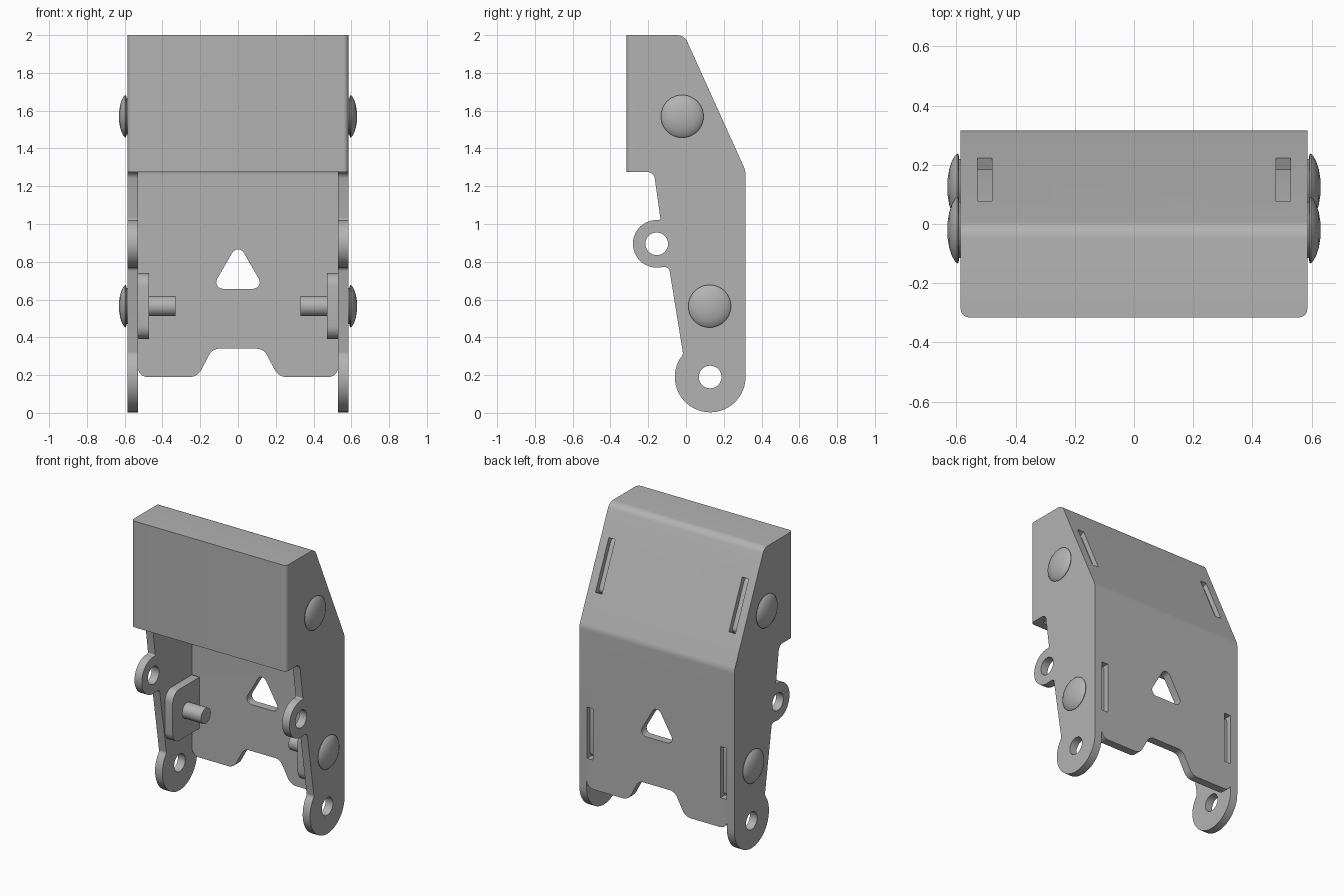
import bpy, bmesh, math
from mathutils import Matrix, Vector

if "Cube" in bpy.data.objects:
    bpy.data.objects.remove(bpy.data.objects["Cube"])

metal = bpy.data.materials.new("plain grey metal")
metal.use_nodes = True
metal.diffuse_color = (0.45, 0.45, 0.45, 1)
metal.node_tree.nodes["Principled BSDF"].inputs["Base Color"].default_value = (0.45, 0.45, 0.45, 1)

# Axis maps for flat outlines: (a, b) drawn in a plane and extruded along the third axis
SIDE = Matrix(((0, 0, 1), (1, 0, 0), (0, 1, 0))).to_4x4()
FRONT = Matrix(((1, 0, 0), (0, 0, -1), (0, 1, 0))).to_4x4()
FLAT = Matrix.Identity(4)

HALF, T = 0.585, 0.055
INNER = HALF - T
BACK = 0.315
TILT = math.atan2(0.412, 0.911)
# Rivet positions (y, z) and the lean of the panel behind each
MOUNTS = {"lower": (0.125, 0.565, 0), "upper": (-0.02, 1.57, TILT)}


def arc(cx, cy, r, a0, a1, n=24):
    steps = [math.radians(a0 + (a1 - a0) * i / n) for i in range(n + 1)]
    return [(cx + r * math.cos(a), cy + r * math.sin(a)) for a in steps]


def circle(cx, cy, r, n=40):
    return arc(cx, cy, r, 0, 360, n)[:-1]


def rounded(points, n=8):
    """Round each corner given as (a, b, radius)."""
    out = []
    for i, p in enumerate(points):
        c = Vector(p[:2])
        if len(p) < 3:
            out.append(tuple(c))
            continue
        d0 = Vector(points[i - 1][:2]) - c
        d1 = Vector(points[(i + 1) % len(points)][:2]) - c
        half = d0.angle(d1) / 2
        t = min(p[2] / math.tan(half), d0.length * 0.49, d1.length * 0.49)
        r = t * math.tan(half)
        d0.normalize()
        d1.normalize()
        mid = c + (d0 + d1).normalized() * (r / math.sin(half))
        v0, v1 = c + d0 * t - mid, c + d1 * t - mid
        sweep = v0.angle_signed(v1)
        for k in range(n + 1):
            q = mid + Matrix.Rotation(-sweep * k / n, 2) @ v0
            out.append(tuple(q))
    return out


def finish(obj):
    if not obj.data.materials:
        obj.data.materials.append(metal)
    bpy.ops.object.select_all(action="DESELECT")
    obj.select_set(True)
    bpy.context.view_layer.objects.active = obj
    bpy.ops.object.shade_smooth_by_angle(angle=math.radians(30))
    return obj


def plate(name, loops, lo, hi, axes):
    """Extrude an outline with optional holes between lo and hi."""
    curve = bpy.data.curves.new(name, "CURVE")
    curve.dimensions = "2D"
    curve.fill_mode = "BOTH"
    curve.extrude = (hi - lo) / 2
    for loop in loops:
        s = curve.splines.new("POLY")
        s.points.add(len(loop) - 1)
        for pt, (a, b) in zip(s.points, loop):
            pt.co = (a, b, 0, 1)
        s.use_cyclic_u = True
    temp = bpy.data.objects.new(name, curve)
    bpy.context.collection.objects.link(temp)
    graph = bpy.context.evaluated_depsgraph_get()
    mesh = bpy.data.meshes.new_from_object(temp.evaluated_get(graph))
    bpy.data.objects.remove(temp)
    mesh.transform(axes @ Matrix.Translation((0, 0, (lo + hi) / 2)))
    bm = bmesh.new()
    bm.from_mesh(mesh)
    bmesh.ops.remove_doubles(bm, verts=bm.verts, dist=0.0002)
    bmesh.ops.recalc_face_normals(bm, faces=bm.faces)
    bm.to_mesh(mesh)
    bm.free()
    obj = bpy.data.objects.new(name, mesh)
    bpy.context.collection.objects.link(obj)
    return obj


def lathe(name, profile, y, z, side, n=48):
    """Spin (radius, x) points about an axis along x."""
    bm = bmesh.new()
    verts = [bm.verts.new((x * side, y + r, z)) for r, x in profile]
    edges = [bm.edges.new(e) for e in zip(verts, verts[1:])]
    bmesh.ops.spin(bm, geom=verts + edges, cent=(0, y, z), axis=(1, 0, 0),
                   angle=math.tau, steps=n)
    bmesh.ops.remove_doubles(bm, verts=bm.verts, dist=0.0005)
    bmesh.ops.recalc_face_normals(bm, faces=bm.faces)
    mesh = bpy.data.meshes.new(name)
    bm.to_mesh(mesh)
    bm.free()
    obj = bpy.data.objects.new(name, mesh)
    bpy.context.collection.objects.link(obj)
    return finish(obj)


def on_mount(points, mount):
    """Place (depth, height) points around a rivet, leaned with its panel."""
    y, z, lean = MOUNTS[mount]
    c, s = math.cos(lean), math.sin(lean)
    return [(y + u * c - v * s, z + u * s + v * c) for u, v in points]


# Side plates with pivot lugs
outline = rounded(
    [(-0.26, 2), (-0.009, 2, 0.06), (BACK, 1.283, 0.1)]
    + arc(0.128, 0.19, 0.187, 0, -210, 40)
    + [(-0.015, 0.31, 0.03), (-0.09, 0.772, 0.03)]
    + arc(-0.155, 0.895, 0.126, -80, -275, 36)
    + [(-0.135, 1.026, 0.02), (-0.17, 1.275, 0.04), (-0.26, 1.275)])
side_loops = [outline, circle(0.128, 0.19, 0.06), circle(-0.155, 0.895, 0.06)]
for side, label in ((1, "left"), (-1, "right")):
    lo, hi = sorted((side * INNER, side * HALF))
    finish(plate(label + "_side_plate", side_loops, lo, hi, SIDE))

# Front cover with rounded vertical edges
cover = rounded([(-HALF, -0.26), (-HALF, -BACK, 0.054), (HALF, -BACK, 0.054), (HALF, -0.26)])
finish(plate("front_cover", [cover], 1.275, 2, FLAT))

# Folded sheet: top, slope and back
fold = rounded([(-0.27, 2), (-0.009, 2, 0.06), (BACK, 1.283, 0.1), (BACK, 0.15),
                (0.26, 0.15), (0.26, 1.27, 0.05), (-0.045, 1.945, 0.02), (-0.27, 1.945)])
sheet = plate("folded_back_sheet", [fold], -INNER, INNER, SIDE)

# Cutters for the slots, triangular window and lower edge
half_edge = [(0.6, 0.3), (0.531, 0.3), (0.531, 0.19, 0.06), (0.215, 0.19, 0.07), (0.135, 0.34, 0.06)]
mirrored = [(-p[0],) + p[1:] for p in reversed(half_edge)]
lower_edge = rounded([(0.6, 0.1)] + half_edge + mirrored + [(-0.6, 0.1)])
window = rounded([(0, 0.9, 0.035), (-0.141, 0.657, 0.035), (0.141, 0.657, 0.035)])
cutters = [plate("lower_edge_cutter", [lower_edge], -0.4, -0.2, FRONT),
           plate("window_cutter", [window], -0.4, -0.2, FRONT)]
slot = [(0.1, -0.175), (0.25, -0.175), (0.25, 0.175), (0.1, 0.175)]
for mount in MOUNTS:
    for side in (1, -1):
        lo, hi = sorted((side * 0.48, side * 0.528))
        cutters.append(plate("slot_cutter", [on_mount(slot, mount)], lo, hi, SIDE))
for cutter in cutters:
    cutter.hide_render = True
    mod = sheet.modifiers.new("cut", "BOOLEAN")
    mod.operation, mod.solver, mod.object = "DIFFERENCE", "EXACT", cutter
graph = bpy.context.evaluated_depsgraph_get()
cut_mesh = bpy.data.meshes.new_from_object(sheet.evaluated_get(graph))
sheet.modifiers.clear()
sheet.data = cut_mesh
for cutter in cutters:
    bpy.data.objects.remove(cutter)
finish(sheet)

# Inner tab plates, pins and domed rivets
tab = rounded([(-0.155, -0.175, 0.07), (0.155, -0.175, 0.03), (0.155, 0.175, 0.03), (-0.155, 0.175, 0.07)])
dome = [(0, 0.58), (0.095, 0.58), (0.095, 0.591), (0.11, 0.592), (0.113, 0.597), (0.105, 0.605),
        (0.085, 0.616), (0.06, 0.624), (0.03, 0.629), (0, 0.63)]
pin = [(0, 0.48), (0.053, 0.48), (0.053, 0.33), (0, 0.33)]
for mount, (y, z, lean) in MOUNTS.items():
    for side, label in ((1, "left"), (-1, "right")):
        name = f"{label}_{mount}_"
        lo, hi = sorted((side * 0.472, side * 0.53))
        finish(plate(name + "tab_plate", [on_mount(tab, mount)], lo, hi, SIDE))
        lathe(name + "rivet", dome, y, z, side)
        lathe(name + "pin", pin, y, z, side)
